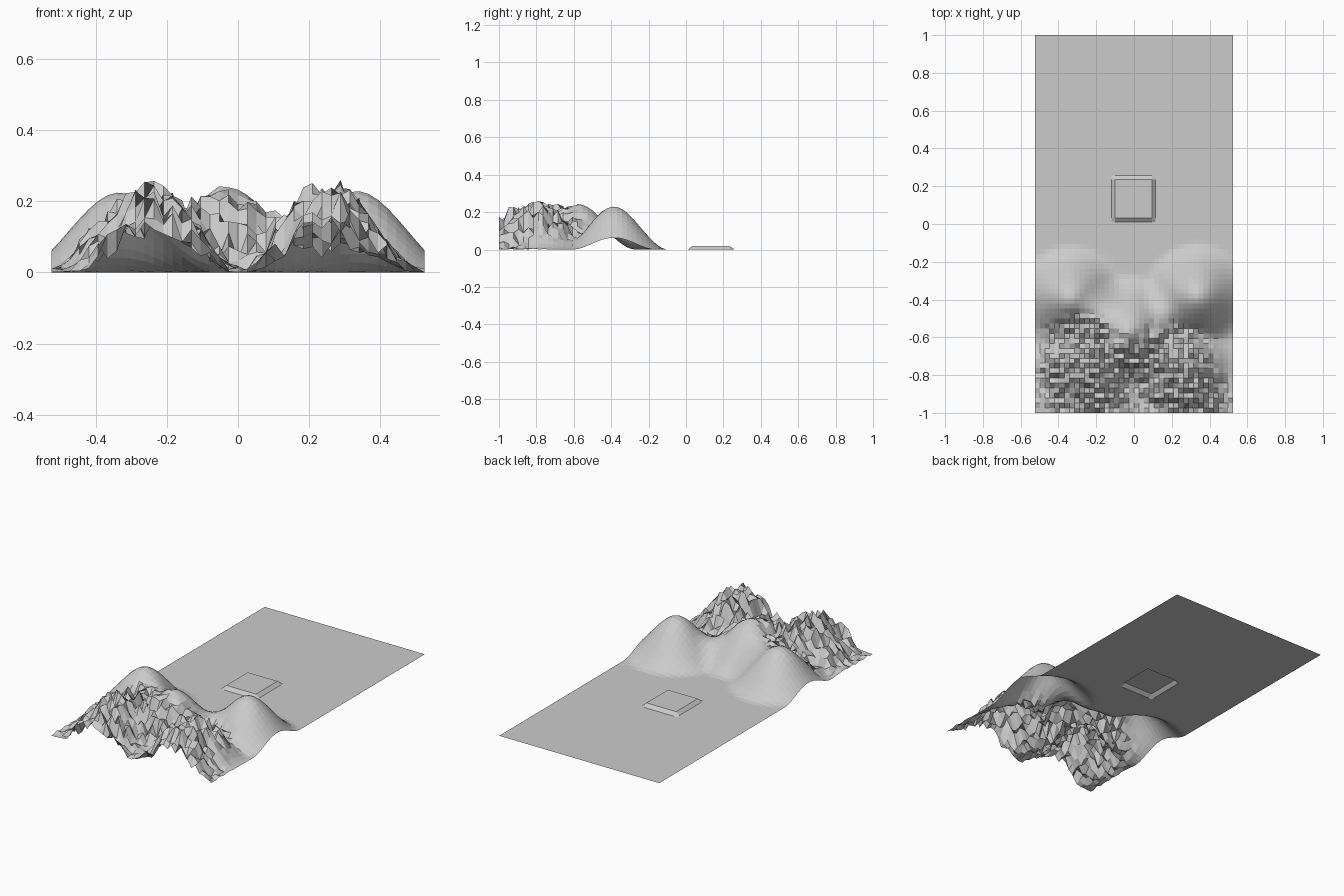
import bpy, bmesh, random
from math import hypot

if "Cube" in bpy.data.objects:
    bpy.data.objects.remove(bpy.data.objects["Cube"])

random.seed(4)
W = 0.525        # half width of the sheet
SPLIT = -0.08    # where the hills end and the flat plain begins

# smooth hills and rough mountains: x, y, height, radius
HILLS = [(-0.335, -0.395, 0.225, 0.29), (0.335, -0.385, 0.23, 0.29),
         (-0.03, -0.57, 0.24, 0.31),
         (-0.25, -0.73, 0.22, 0.30), (0.25, -0.76, 0.21, 0.29),
         (-0.24, -0.99, 0.135, 0.27), (0.26, -0.99, 0.14, 0.27)]
# areas roughened by random bumps: x, y, radius
ROUGH = [(-0.28, -0.74, 0.28), (0.2, -0.73, 0.23), (0.0, -0.88, 0.28),
         (0.36, -1.02, 0.28), (-0.4, -0.95, 0.3)]


def falloff(d, r):
    t = max(0.0, 1 - d / r)
    return t * t * (3 - 2 * t)


def hill_height(x, y):
    h = [k * falloff(hypot(x - cx, y - cy), r) for cx, cy, k, r in HILLS]
    smooth, rough = sum(h[:3]), sum(h[3:])
    z = (smooth ** 2.5 + rough ** 2.5) ** 0.4
    mask = max(max(0, 1 - hypot(x - cx, y - cy) / r) for cx, cy, r in ROUGH)
    if mask > 0:
        amp = 0.045 * min(1, 0.2 + 2 * mask) * min(1, 0.3 + z / 0.12)
        z = max(0.001, z + random.uniform(-amp, amp))
    return z


def sheet(name, xs, ys, height):
    """Quad sheet over grid lines xs, ys with a height function."""
    bm = bmesh.new()
    rows = [[bm.verts.new((x, y, height(x, y))) for x in xs] for y in ys]
    for a, b in zip(rows, rows[1:]):
        for i in range(len(xs) - 1):
            bm.faces.new((a[i], a[i + 1], b[i + 1], b[i]))
    mesh = bpy.data.meshes.new(name)
    bm.to_mesh(mesh)
    bm.free()
    ob = bpy.data.objects.new(name, mesh)
    bpy.context.collection.objects.link(ob)
    return ob


# hilly part with jagged mountains at the front edge
NX, NY = 40, 35
sheet("mountain_terrain",
      [-W + 2 * W * i / NX for i in range(NX + 1)],
      [-1 + (SPLIT + 1) * j / NY for j in range(NY + 1)],
      hill_height)

# flat plain with a raised square platform with sloped sides
sheet("plain_with_platform",
      [-W, -0.12, -0.1, 0.095, 0.115, W],
      [SPLIT, 0.01, 0.033, 0.235, 0.258, 1],
      lambda x, y: 0.018 if abs(x) < 0.11 and 0.02 < y < 0.24 else 0.0)
